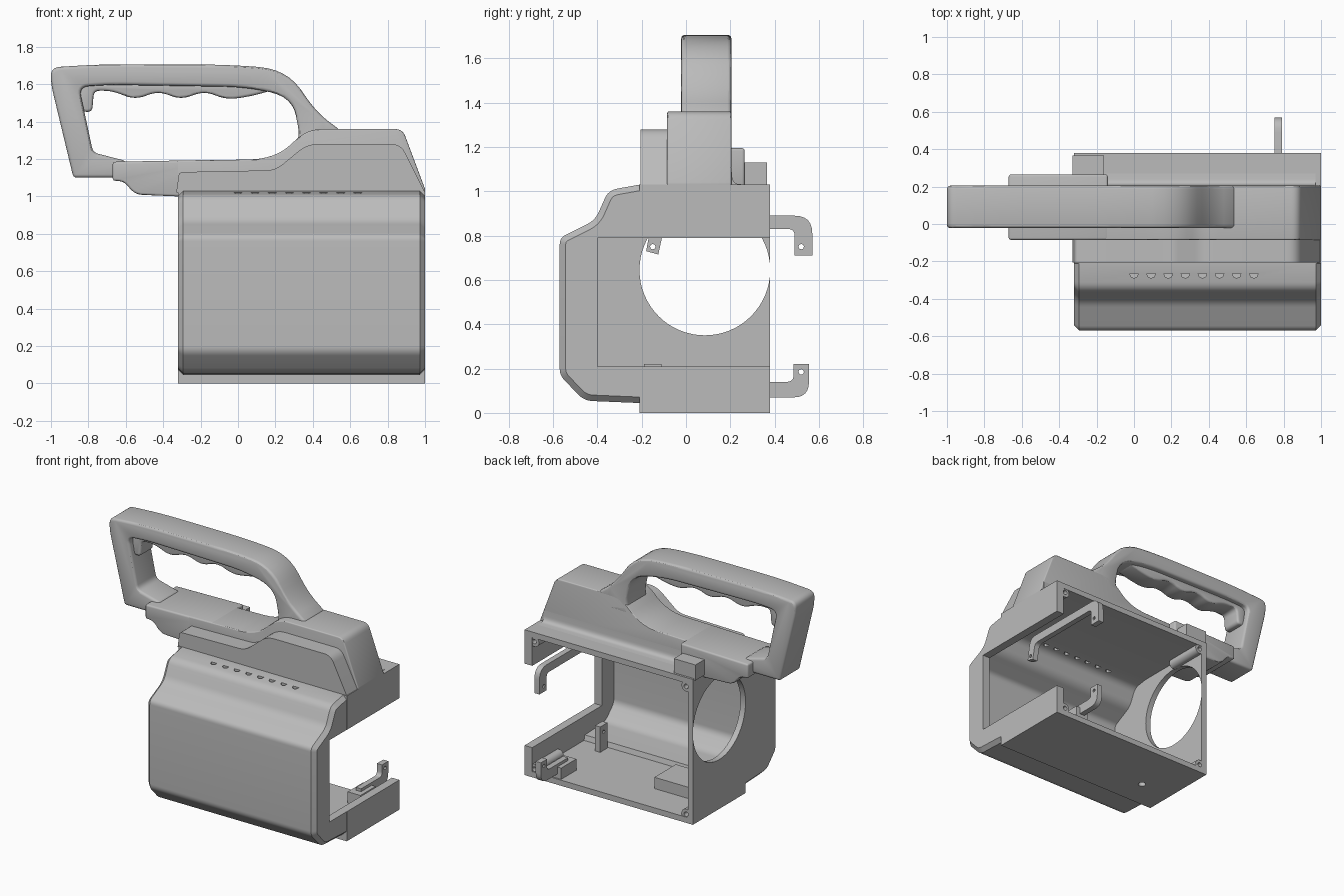
import bpy, bmesh, math
from mathutils import Vector

if "Cube" in bpy.data.objects:
    bpy.data.objects.remove(bpy.data.objects["Cube"])

grey = bpy.data.materials.new("plain grey")
grey.use_nodes = True
grey.diffuse_color = (0.5, 0.5, 0.5, 1)
grey.node_tree.nodes["Principled BSDF"].inputs["Base Color"].default_value = (0.5, 0.5, 0.5, 1)


def fillet(points, steps=6):
    """Round each corner given as (a, b, radius)."""
    out = []
    for i, p in enumerate(points):
        corner = Vector(p[:2])
        r = p[2] if len(p) > 2 else 0
        if not r:
            out.append(corner)
            continue
        before = Vector(points[i - 1][:2]) - corner
        after = Vector(points[(i + 1) % len(points)][:2]) - corner
        start = corner + before.normalized() * min(r, before.length * 0.48)
        end = corner + after.normalized() * min(r, after.length * 0.48)
        for k in range(steps + 1):
            t = k / steps
            out.append(start * (1 - t) ** 2 + corner * 2 * t * (1 - t) + end * t * t)
    return out


def apply(obj, mod):
    with bpy.context.temp_override(object=obj, active_object=obj, selected_objects=[obj]):
        bpy.ops.object.modifier_apply(modifier=mod.name)


def prism(name, points, axis, lo, hi, bevel=0, segments=3):
    """Extrude a rounded outline along one axis."""
    place = {"x": lambda p, d: (d, p.x, p.y),
             "y": lambda p, d: (p.x, d, p.y),
             "z": lambda p, d: (p.x, p.y, d)}[axis]
    bm = bmesh.new()
    outline = fillet(points)
    a = [bm.verts.new(place(p, lo)) for p in outline]
    b = [bm.verts.new(place(p, hi)) for p in outline]
    bm.faces.new(a)
    bm.faces.new(b[::-1])
    for i in range(len(a)):
        j = (i + 1) % len(a)
        bm.faces.new((a[i], b[i], b[j], a[j]))
    bmesh.ops.recalc_face_normals(bm, faces=bm.faces)
    mesh = bpy.data.meshes.new(name)
    bm.to_mesh(mesh)
    bm.free()
    mesh.materials.append(grey)
    obj = bpy.data.objects.new(name, mesh)
    bpy.context.scene.collection.objects.link(obj)
    if bevel:
        mod = obj.modifiers.new("edge", "BEVEL")
        mod.width, mod.segments = bevel, segments
        mod.limit_method, mod.angle_limit = "ANGLE", math.radians(40)
        apply(obj, mod)
    return obj


def box(name, x0, x1, y0, y1, z0, z1, bevel=0):
    return prism(name, [(x0, z0), (x1, z0), (x1, z1), (x0, z1)], "y", y0, y1, bevel)


def rod(name, a, b, r, axis, lo, hi, n=32):
    ring = [(a + r * math.cos(2 * math.pi * i / n), b + r * math.sin(2 * math.pi * i / n)) for i in range(n)]
    return prism(name, ring, axis, lo, hi)


def combine(obj, tool, operation="DIFFERENCE"):
    mod = obj.modifiers.new("bool", "BOOLEAN")
    mod.operation, mod.solver, mod.object = operation, "EXACT", tool
    apply(obj, mod)
    bpy.data.objects.remove(tool)


# Hollow housing with a bulging front
housing = box("housing", -0.32, 1, -0.21, 0.38, 0, 1.03)
bulge = [(-0.15, 1.03), (-0.21, 1.03), (-0.35, 1.005, 0.04), (-0.41, 0.87, 0.04),
         (-0.57, 0.79, 0.03), (-0.57, 0.17, 0.03), (-0.46, 0.055, 0.04), (-0.15, 0.042)]
combine(housing, prism("bulge", bulge, "x", -0.32, 0.999, 0.027, 1), "UNION")
cavity = [(0.5, 0.99), (-0.21, 0.99), (-0.32, 0.975, 0.04), (-0.38, 0.85, 0.04),
          (-0.535, 0.77, 0.03), (-0.535, 0.18, 0.03), (-0.44, 0.085, 0.04), (-0.21, 0.075),
          (-0.2, 0.04), (0.5, 0.04)]
combine(housing, prism("cavity", cavity, "x", -0.28, 0.94))
combine(housing, box("end_opening", 0.9, 1.1, -0.4, 0.5, 0.21, 0.79))
combine(housing, rod("round_opening", 0.085, 0.645, 0.295, "x", -0.5, -0.2, 64))
combine(housing, rod("floor_hole", -0.07, 0, 0.025, "z", -0.1, 0.1))
for i in range(8):
    x = 0.0915 * i
    slot = [(x - 0.023, -0.265), (x + 0.023, -0.265), (x + 0.017, -0.282), (x, -0.29), (x - 0.017, -0.282)]
    combine(housing, prism("vent_slot", slot, "z", 0.9, 1.1))

# Screw bosses in the housing corners
for x in (-0.265, 0.925):
    for z in (0.06, 0.965):
        boss = rod("screw_boss", x, z, 0.036, "y", 0.1, 0.377)
        combine(boss, rod("screw_hole", x, z, 0.016, "y", 0.3, 0.5))
box("floor_block", -0.29, 0.15, -0.1, 0.14, 0.03, 0.12)

# Latch straps
strap = [(-0.18, 0.73), (-0.125, 0.715), (-0.1, 0.83, 0.03), (0.49, 0.83, 0.03), (0.49, 0.71),
         (0.57, 0.71), (0.57, 0.89, 0.08), (-0.15, 0.89, 0.05)]
upper = prism("upper_strap", strap, "x", 0.75, 0.79)
lower = prism("lower_strap", [(0.25, 0.07), (0.555, 0.07, 0.07), (0.555, 0.22), (0.485, 0.22),
                              (0.485, 0.14, 0.03), (0.25, 0.14)], "x", 0.75, 0.79)
post = box("inner_post", 0.75, 0.79, -0.19, -0.11, 0.03, 0.22)
for part, y, z in ((upper, 0.52, 0.75), (upper, -0.15, 0.75), (lower, 0.52, 0.185), (post, -0.15, 0.17)):
    combine(part, rod("pin_hole", y, z, 0.012, "x", 0.7, 0.85, 12))
box("strap_foot", 0.72, 0.82, 0.2, 0.37, 0.03, 0.12)

# Stepped top block and its front plate
prism("top_block", [(-0.33, 1.02), (1, 1.02), (1, 1.04), (0.88, 1.36, 0.04), (0.37, 1.36, 0.08),
                    (0.2, 1.2, 0.14), (-0.33, 1.19)], "y", -0.085, 0.205, 0.008)
prism("front_plate", [(-0.33, 1.02), (1, 1.02), (0.87, 1.28, 0.05), (0.37, 1.28, 0.06),
                      (0.2, 1.14, 0.05), (-0.315, 1.13, 0.02)], "y", -0.205, -0.08)
prism("platform", [(-0.14, 1.02), (-0.14, 1.195), (-0.67, 1.185), (-0.67, 1.085), (-0.61, 1.08, 0.03),
                   (-0.55, 1.01, 0.04), (-0.32, 1.0)], "y", -0.085, 0.265, 0.012)
box("rear_block", -0.33, -0.16, 0.2, 0.365, 1.02, 1.13)
prism("rear_fillet", [(0.2, 1.025), (0.27, 1.03), (0.21, 1.035, 0.06), (0.205, 1.11), (0.2, 1.11)],
      "x", -0.16, 0.97)

# Carrying handle
prism("handle", [(-0.88, 1.10), (-1.0, 1.6, 0.05), (-1.0, 1.69, 0.05), (-0.72, 1.707, 0.15),
                 (-0.05, 1.705, 0.2), (0.26, 1.68, 0.18), (0.42, 1.45, 0.1), (0.545, 1.355),
                 (0.5, 1.25), (0.3, 1.25), (0.33, 1.33, 0.06), (0.29, 1.53, 0.14), (0.05, 1.585, 0.14),
                 (-0.7, 1.597, 0.1), (-0.85, 1.585, 0.05), (-0.775, 1.235, 0.03), (-0.6, 1.19),
                 (-0.6, 1.10)], "y", -0.022, 0.205, 0.018)

# Finger grip with a trigger stub
grip = [(-0.85, 1.61), (-0.84, 1.455, 0.02), (-0.78, 1.45, 0.03), (-0.77, 1.565, 0.03)]
for i in range(3):
    x = -0.55 + 0.245 * i
    grip += [(x - 0.12, 1.565, 0.07), (x, 1.515, 0.07)]
grip += [(0.09, 1.54, 0.06), (0.19, 1.57), (0.1, 1.61)]
prism("finger_grip", grip, "y", 0.02, 0.165, 0.015)

# Smooth curved areas while keeping crisp edges
bpy.ops.object.select_all(action="DESELECT")
for obj in bpy.context.scene.objects:
    if obj.type == "MESH":
        obj.select_set(True)
        bpy.context.view_layer.objects.active = obj
bpy.ops.object.shade_smooth_by_angle(angle=math.radians(30))
